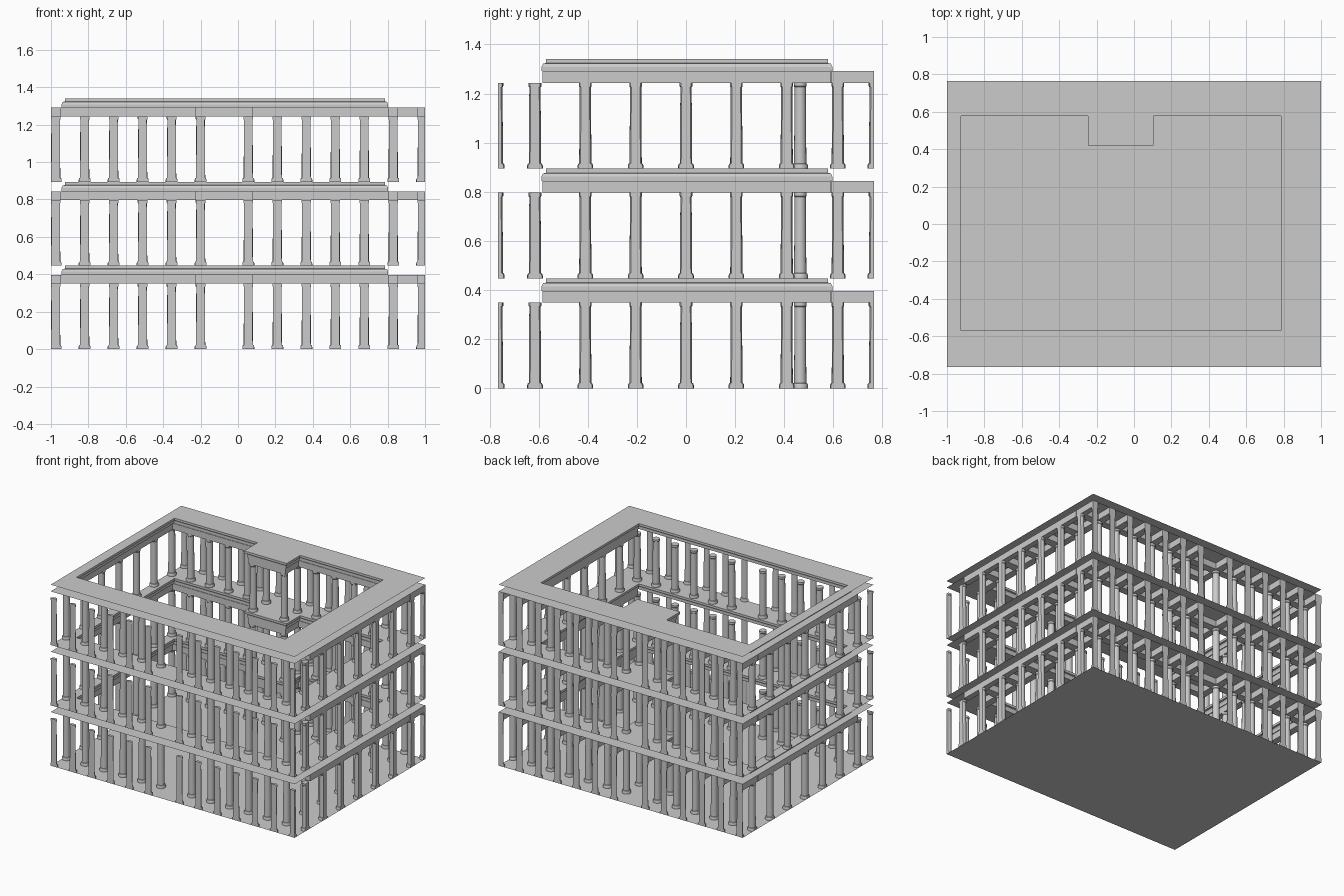
import bpy, bmesh, math
from mathutils import Vector, Matrix

if "Cube" in bpy.data.objects:
    bpy.data.objects.remove(bpy.data.objects["Cube"])

X, Y = 1.0, 0.765          # outer half sizes
STOREY = 0.447
COL_TOP, CEIL = 0.35, 0.397
XS = [-0.2 - 0.155 * i for i in range(5, -1, -1)] + [0.055 + 0.155 * i for i in range(7)]
YS = [-0.41, -0.205, 0.0, 0.205, 0.41]
LEFT, RIGHT, OUTER = XS[0], XS[-2], XS[-1]
FRONT, BACK = -0.615, 0.618
# courtyard outline with the direction pointing away from the opening
HOLE = [(-.925, -.57, -1, -1), (.785, -.57, 1, -1), (.785, .578, 1, 1), (.105, .578, -1, 1),
        (.105, .42, -1, 1), (-.245, .42, 1, 1), (-.245, .578, 1, 1), (-.925, .578, -1, 1)]


def finish(bm, name, smooth=False):
    me = bpy.data.meshes.new(name)
    bm.to_mesh(me)
    bm.free()
    ob = bpy.data.objects.new(name, me)
    bpy.context.collection.objects.link(ob)
    if smooth:
        bpy.ops.object.select_all(action='DESELECT')
        ob.select_set(True)
        bpy.context.view_layer.objects.active = ob
        bpy.ops.object.shade_smooth_by_angle(angle=math.radians(35))
    return ob


def box(bm, x0, x1, y0, y1, z0, z1):
    x0, x1 = max(x0, -X), min(x1, X)
    y0, y1 = max(y0, -Y), min(y1, Y)
    m = Matrix.Translation(((x0 + x1) / 2, (y0 + y1) / 2, (z0 + z1) / 2)) @ \
        Matrix.Diagonal((x1 - x0, y1 - y0, z1 - z0, 1))
    bmesh.ops.create_cube(bm, size=1, matrix=m)


def rect(bm, x0, x1, y0, y1, z):
    bm.faces.new([bm.verts.new((x, y, z)) for x, y in ((x0, y0), (x1, y0), (x1, y1), (x0, y1))])


def column(bm, x, y, z, n=16):
    prof = [(.032, 0), (.032, .012), (.029, .02), (.025, .022), (.023, .332), (.026, .336), (.026, COL_TOP)]
    rings = [[bm.verts.new((x + r * math.cos(2 * math.pi * i / n), y + r * math.sin(2 * math.pi * i / n), z + h))
              for i in range(n)] for r, h in prof]
    for a, b in zip(rings, rings[1:]):
        for i in range(n):
            j = (i + 1) % n
            bm.faces.new((a[i], a[j], b[j], b[i]))
    bm.faces.new(rings[0][::-1])
    bm.faces.new(rings[-1])


def clip(bm):
    for co, no in (((X, 0, 0), (1, 0, 0)), ((-X, 0, 0), (-1, 0, 0)), ((0, Y, 0), (0, 1, 0)), ((0, -Y, 0), (0, -1, 0))):
        res = bmesh.ops.bisect_plane(bm, geom=bm.verts[:] + bm.edges[:] + bm.faces[:], dist=1e-6,
                                     plane_co=Vector(co), plane_no=Vector(no), clear_outer=True)
        cut = [e for e in res['geom_cut'] if isinstance(e, bmesh.types.BMEdge) and e.is_valid]
        bmesh.ops.holes_fill(bm, edges=cut, sides=0)


def ring_sheet(name, z, o):
    # thin slab around the courtyard with its projecting bay
    bm = bmesh.new()
    rect(bm, -X, X, -Y, -.57 - o, z)
    rect(bm, -X, X, .578 + o, Y, z)
    rect(bm, -X, -.925 - o, -.57 - o, .578 + o, z)
    rect(bm, .785 + o, X, -.57 - o, .578 + o, z)
    rect(bm, -.245 + o, .105 - o, .42 + o, .578 + o, z)
    finish(bm, name)


# ground floor
bm = bmesh.new()
rect(bm, -X, X, -Y, Y, 0)
finish(bm, "ground_floor")

for s in range(3):
    z = s * STOREY
    # colonnades: inner rows full, outer rows cut in half by the building edge
    bm = bmesh.new()
    for x in XS:
        for y in (-0.77, FRONT, BACK, 0.77):
            column(bm, x, y, z)
    for y in YS:
        for x in (LEFT, RIGHT, OUTER):
            column(bm, x, y, z)
    for x in (-0.2, 0.055):
        column(bm, x, 0.465, z)
    clip(bm)
    finish(bm, f"columns_{s + 1}", True)

    # beams on the sides and the back
    bm = bmesh.new()
    z0, z1, w = z + COL_TOP, z + CEIL, 0.026
    rows = [FRONT] + YS + [BACK, 0.79]
    for a, b in zip(rows, rows[1:]):
        for x in (LEFT, RIGHT, OUTER):
            box(bm, x - w, x + w, a + .03, b - .03 if b < Y else b, z0, z1)
    for y in YS:
        box(bm, RIGHT - w, X, y - .03, y + .03, z0, z1)
        box(bm, -X, LEFT + w, y - .03, y + .03, z0, z1)
    box(bm, -X, X, BACK - w, BACK + .03, z0, z1)
    for x in XS[1:-2]:
        box(bm, x - w, x + w, BACK + .03, Y, z0, z1)
    # beams of the projecting bay
    box(bm, -0.2 - w, 0.055 + w, .465 - w, .465 + w, z0, z1)
    for x in (-0.2, 0.055):
        box(bm, x - w, x + w, .465 + w, BACK - w, z0, z1)
    finish(bm, f"beams_{s + 1}")

    # ceiling and floor sheets
    ring_sheet(f"ceiling_{s + 1}", z + CEIL, .018)
    ring_sheet(f"upper_slab_{s + 1}", z + STOREY, 0)

    # cornice round the courtyard
    bm = bmesh.new()
    rings = [[bm.verts.new((x + o * dx, y + o * dy, z + h)) for x, y, dx, dy in HOLE]
             for o, h in ((0, STOREY), (0, .43), (.012, .428), (.018, .415), (.018, CEIL))]
    for a, b in zip(rings, rings[1:]):
        for i in range(8):
            j = (i + 1) % 8
            bm.faces.new((a[i], a[j], b[j], b[i]))
    finish(bm, f"cornice_{s + 1}")
